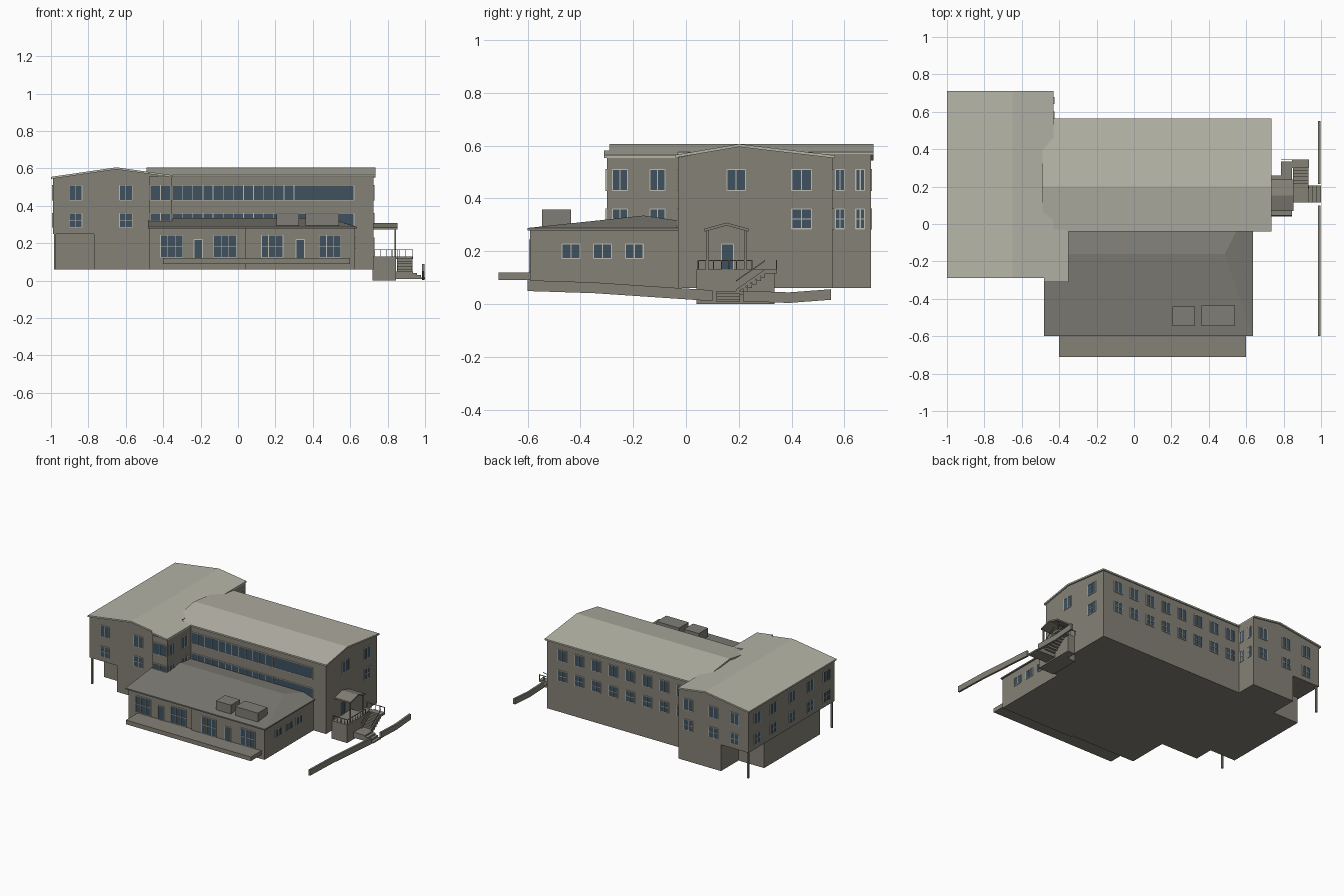
import bpy
import bmesh
from mathutils import Vector

if "Cube" in bpy.data.objects:
    bpy.data.objects.remove(bpy.data.objects["Cube"], do_unlink=True)


def material(name, r, g, b):
    m = bpy.data.materials.new(name)
    m.use_nodes = True
    m.diffuse_color = (r, g, b, 1)
    m.node_tree.nodes["Principled BSDF"].inputs["Base Color"].default_value = (r, g, b, 1)
    return m


WALL = material("wall grey", .23, .22, .18)
ROOF = material("pale roof", .47, .46, .39)
LOW_ROOF = material("low roof grey", .21, .205, .18)
GLASS = material("window blue", .05, .083, .115)
FRAME = material("frame light grey", .5, .5, .45)


def finish(name, bm, mat):
    bmesh.ops.recalc_face_normals(bm, faces=bm.faces[:])
    mesh = bpy.data.meshes.new(name)
    bm.to_mesh(mesh)
    bm.free()
    mesh.materials.append(mat)
    ob = bpy.data.objects.new(name, mesh)
    bpy.context.scene.collection.objects.link(ob)
    return ob


def add_box(bm, x0, x1, y0, y1, z0, z1):
    lo, hi = Vector((x0, y0, z0)), Vector((x1, y1, z1))
    for v in bmesh.ops.create_cube(bm, size=1)["verts"]:
        v.co = Vector([lo[i] if v.co[i] < 0 else hi[i] for i in range(3)])


def boxes(name, mat, *items):
    bm = bmesh.new()
    for item in items:
        add_box(bm, *item)
    return finish(name, bm, mat)


def prism(name, mat, axis, profile, start, end):
    """Extrude a (horizontal, z) profile along the x or y axis."""
    bm = bmesh.new()
    place = (lambda u, z: (start, u, z)) if axis == "x" else (lambda u, z: (u, start, z))
    face = bm.faces.new([bm.verts.new(place(u, z)) for u, z in profile])
    ext = bmesh.ops.extrude_face_region(bm, geom=[face])["geom"]
    step = Vector((end - start, 0, 0)) if axis == "x" else Vector((0, end - start, 0))
    bmesh.ops.translate(bm, vec=step, verts=[g for g in ext if isinstance(g, bmesh.types.BMVert)])
    return finish(name, bm, mat)


def slab(name, mat, axis, top, start, end, thick=.011):
    lower = [(u, z - thick) for u, z in reversed(top)]
    return prism(name, mat, axis, top + lower, start, end)


def windows(name, axis, plane, sign, items):
    """Glass plates with thin bars; items are (u0, u1, z0, z1, columns, rows)."""
    glass, bars = bmesh.new(), bmesh.new()

    def plate(bm, u0, u1, z0, z1, depth):
        a, b = sorted((plane - sign * .002, plane + sign * depth))
        if axis == "x":
            add_box(bm, a, b, u0, u1, z0, z1)
        else:
            add_box(bm, u0, u1, a, b, z0, z1)

    t = .002
    for u0, u1, z0, z1, cols, rows in items:
        plate(glass, u0, u1, z0, z1, .003)
        for i in range(cols + 1):
            u = u0 + (u1 - u0) * i / cols
            plate(bars, u - t, u + t, z0, z1, .005)
        for j in range(rows + 1):
            z = z0 + (z1 - z0) * j / rows
            plate(bars, u0, u1, z - t, z + t, .005)
    finish(name + "_glass", glass, GLASS)
    finish(name + "_frames", bars, FRAME)


UP, LOW = (.43, .51), (.285, .36)


def two_rows(centres, width):
    h = width / 2
    return [(c - h, c + h, *UP, 2, 1) for c in centres] + \
           [(c - h, c + h, *LOW, 2, 2) for c in centres]


# Left wing: overhanging upper floors, stepped basement, corner posts
prism("wing_walls", WALL, "y", [(-.99, .25), (-.43, .25), (-.43, .568), (-.65, .598), (-.99, .55)], -.28, .7)
boxes("wing_basement", WALL, (-.77, -.43, -.28, .7, .06, .25), (-.975, -.77, -.14, .5, .06, .25))
boxes("wing_corner_posts", WALL, (-.985, -.973, -.275, -.263, .06, .25), (-.985, -.973, .68, .692, .06, .25))
slab("wing_roof", ROOF, "y", [(-1, .555), (-.65, .606), (-.43, .575)], -.29, .71)

# Stair bay between wing and main block
boxes("bay_walls", WALL, (-.475, -.355, -.3, -.03, .06, .556))
slab("bay_roof", ROOF, "y", [(-.48, .582), (-.35, .564)], -.31, -.03)

# Main block
prism("main_walls", WALL, "x", [(-.03, .06), (.555, .06), (.555, .555), (.2, .597), (-.03, .555)], -.47, .725)
slab("main_roof", ROOF, "x", [(-.04, .565), (.2, .606), (.565, .563)], -.49, .735)

# Front annex with hipped roof
boxes("annex_walls", WALL, (-.475, .04, -.575, -.03, .06, .285), (.04, .625, -.59, -.03, .06, .285))
bm = bmesh.new()
eave = [(x, y, z) for x in (-.48, .635) for y in (-.6, -.03) for z in (.279, .288)]
ridge = [(-.48, -.16, .335), (.485, -.16, .335), (-.48, -.03, .316), (.55, -.03, .316)]
for p in eave + ridge:
    bm.verts.new(p)
bmesh.ops.convex_hull(bm, input=bm.verts[:])
finish("annex_roof", bm, LOW_ROOF)
boxes("roof_units", LOW_ROOF, (.205, .325, -.545, -.44, .285, .358), (.36, .54, -.545, -.435, .285, .358))
boxes("terrace", WALL, (-.4, .6, -.71, -.57, .09, .12))

# Windows and doors
windows("wing_front", "y", -.28, -1, two_rows([-.868, -.6], .068))
windows("wing_back", "y", .7, 1, two_rows([-.51, -.71, -.88], .068))
windows("wing_left", "x", -.99, -1, two_rows([.6, .42, .2, 0, -.19], .068))
windows("wing_right", "x", -.43, 1, two_rows([.583, .66], .034))
windows("bay_front", "y", -.3, -1, [(-.47, -.36, *UP, 2, 1), (-.47, -.36, .32, .36, 2, 1)])
windows("bay_right", "x", -.355, 1, two_rows([-.25, -.108], .056))
windows("main_back", "y", .555, 1, two_rows([.6 - .136 * i for i in range(8)], .07))
windows("main_right", "x", .725, 1, two_rows([.438], .075)
        + [(.155, .225, *UP, 2, 1), (.135, .18, .13, .228, 1, 1)])
windows("main_front", "y", -.03, -1, [
    (-.35, .3, *UP, 12, 1), (.3, .62, *UP, 1, 1),
    (-.35, .3, .29, .36, 12, 1), (.3, .62, .29, .36, 1, 1)])
windows("annex_left_front", "y", -.575, -1, [
    (-.415, -.295, .125, .243, 3, 2), (-.235, -.19, .12, .22, 1, 1), (-.13, -.01, .125, .243, 3, 2)])
windows("annex_right_front", "y", -.59, -1, [
    (.125, .24, .125, .243, 3, 2), (.31, .355, .12, .22, 1, 1), (.435, .55, .125, .243, 3, 2)])
windows("annex_right", "x", .625, 1, [(y, y + .068, .172, .228, 2, 1) for y in (-.47, -.35, -.23)])

# Side porch: landings, stairs and canopy
boxes("porch_landing", WALL, (.72, .845, .04, .26, 0, .13), (.785, .845, .26, .335, 0, .13),
      (.845, .935, .3, .345, .115, .13))
STEPS = 6
boxes("porch_stairs", WALL, *[
    (.85, .932, .2 + .1 * i / STEPS, .2 + .1 * (i + 1) / STEPS, .035 + .013 * i, .05 + .0135 * i)
    for i in range(STEPS)])
boxes("lower_steps", WALL, (.845, .935, .115, .205, .01, .05),
      *[(.935 + .021 * i, .957 + .021 * i, .115, .205, .008, .04 - .011 * i) for i in range(3)])
slab("porch_canopy", WALL, "x", [(.07, .285), (.153, .308), (.237, .285)], .725, .852)
boxes("canopy_posts", WALL, *[(.836, .844, y, y + .008, .13, .285) for y in (.078, .222)])

# Railings
posts = [(.842, .846, y, y + .004, .13, .167) for y in [.045 + .029 * i for i in range(8)]]
posts += [(x, x + .003, .043, .047, .13, .167) for x in (.73, .76, .79, .82)]
posts += [(x, x + .003, .341, .345, .13, .167) for x in (.79, .825, .86, .895, .93)]
rails = [(.842, .846, .043, .25, .163, .167), (.73, .846, .043, .047, .163, .167),
         (.785, .935, .341, .345, .163, .167)]
boxes("landing_railing", WALL, *posts, *rails)
for side, x in (("inner", .85), ("outer", .93)):
    slab("stair_rail_" + side, WALL, "x", [(.19, .09), (.3, .167)], x, x + .004, .005)
    slab("stair_stringer_" + side, WALL, "x", [(.19, .055), (.3, .132)], x, x + .004, .014)

# Low boundary walls following the ground
slab("boundary_wall_front", WALL, "x", [(-.6, .09), (-.35, .082), (.1, .052)], .983, .997, .041)
slab("boundary_wall_back", WALL, "x", [(.215, .05), (.39, .044), (.55, .056)], .983, .997, .04)
